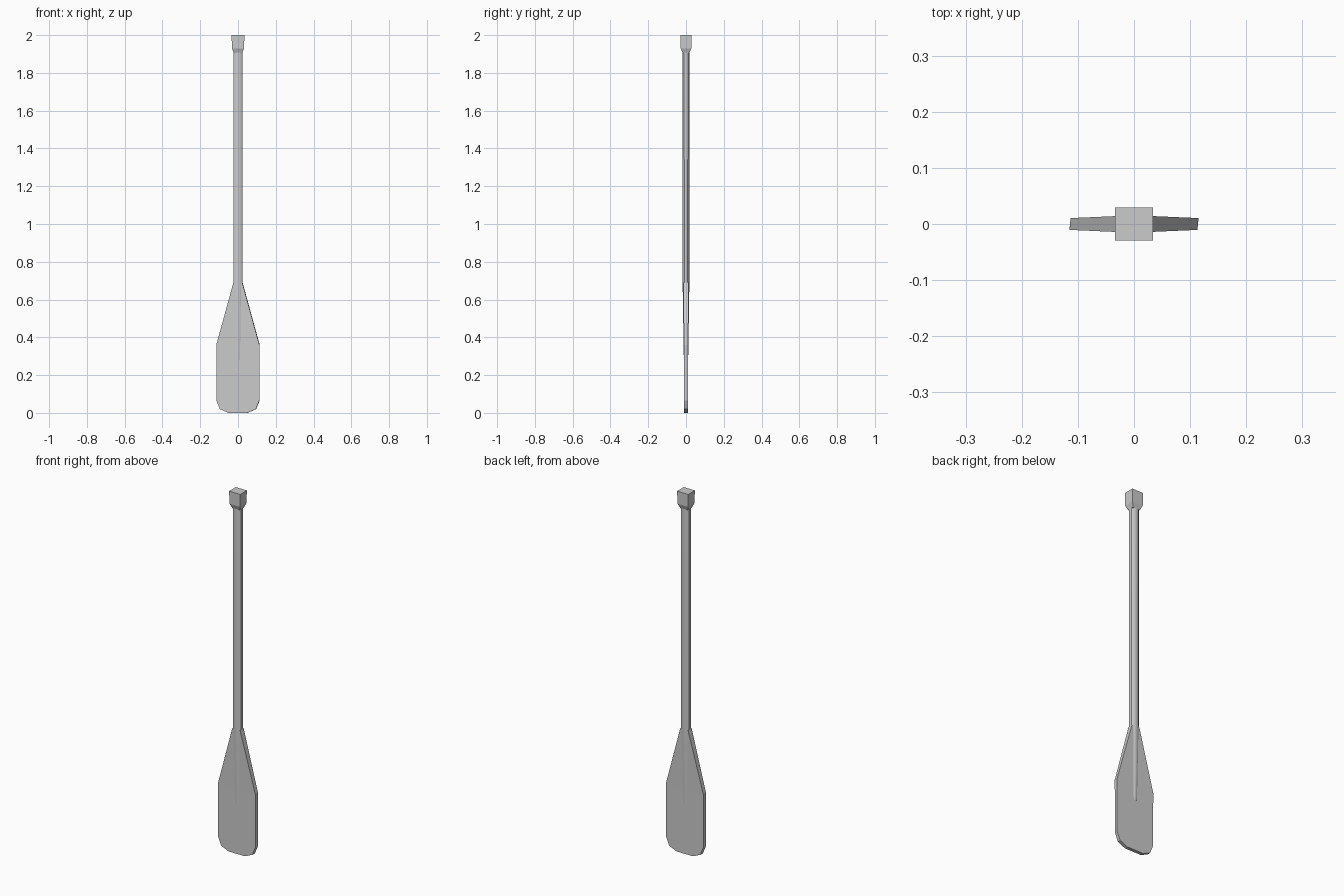
import bpy, bmesh

if "Cube" in bpy.data.objects:
    bpy.data.objects.remove(bpy.data.objects["Cube"])


def finish(name, bm, smooth=None):
    bmesh.ops.recalc_face_normals(bm, faces=bm.faces)
    mesh = bpy.data.meshes.new(name)
    bm.to_mesh(mesh)
    bm.free()
    obj = bpy.data.objects.new(name, mesh)
    bpy.context.collection.objects.link(obj)
    if smooth:
        bpy.ops.object.select_all(action='DESELECT')
        obj.select_set(True)
        bpy.context.view_layer.objects.active = obj
        bpy.ops.object.shade_smooth_by_angle(angle=smooth)
    return obj


def loft(name, rings, chamfer, smooth=None):
    """Stack of rectangles (z, half width, half depth), optionally chamfered."""
    bm = bmesh.new()
    loops = []
    for z, w, d in rings:
        if chamfer:
            a, b = w * 0.5, d * 0.5
            pts = [(w, -b), (w, b), (a, d), (-a, d), (-w, b), (-w, -b), (-a, -d), (a, -d)]
        else:
            pts = [(w, -d), (w, d), (-w, d), (-w, -d)]
        loops.append([bm.verts.new((x, y, z)) for x, y in pts])
    n = len(loops[0])
    for lo, hi in zip(loops, loops[1:]):
        for i in range(n):
            j = (i + 1) % n
            bm.faces.new((lo[i], lo[j], hi[j], hi[i]))
    bm.faces.new(loops[0][::-1])
    bm.faces.new(loops[-1])
    return finish(name, bm, smooth)


# Eight-sided shaft, tapering into a ridge on the blade
loft("shaft", [(0.28, 0.016, 0.0115), (0.69, 0.0235, 0.018),
               (1.92, 0.0235, 0.019)], True, 0.9)

# Square grip with a flared underside
loft("grip", [(1.905, 0.022, 0.018), (1.93, 0.032, 0.028),
              (2.0, 0.034, 0.029)], False)

# Flat blade: mirrored outline, with thicker shoulders toward the shaft
half = [(0.05, 0.0, 0.0095), (0.095, 0.02, 0.0095), (0.114, 0.066, 0.0095),
        (0.114, 0.36, 0.0105), (0.0235, 0.69, 0.0145)]
outline = half + [(-x, z, t) for x, z, t in reversed(half)]
bm = bmesh.new()
front = [bm.verts.new((x - 0.001, -t, z)) for x, z, t in outline]
back = [bm.verts.new((x + 0.001, t, z)) for x, z, t in outline]
n = len(outline)
for i in range(n):
    j = (i + 1) % n
    bm.faces.new((front[i], front[j], back[j], back[i]))
# Faces span matching points on the left and right halves
for side in (front, back):
    for i in range(len(half) - 1):
        bm.faces.new((side[i], side[i + 1], side[n - 2 - i], side[n - 1 - i]))
finish("blade", bm)
